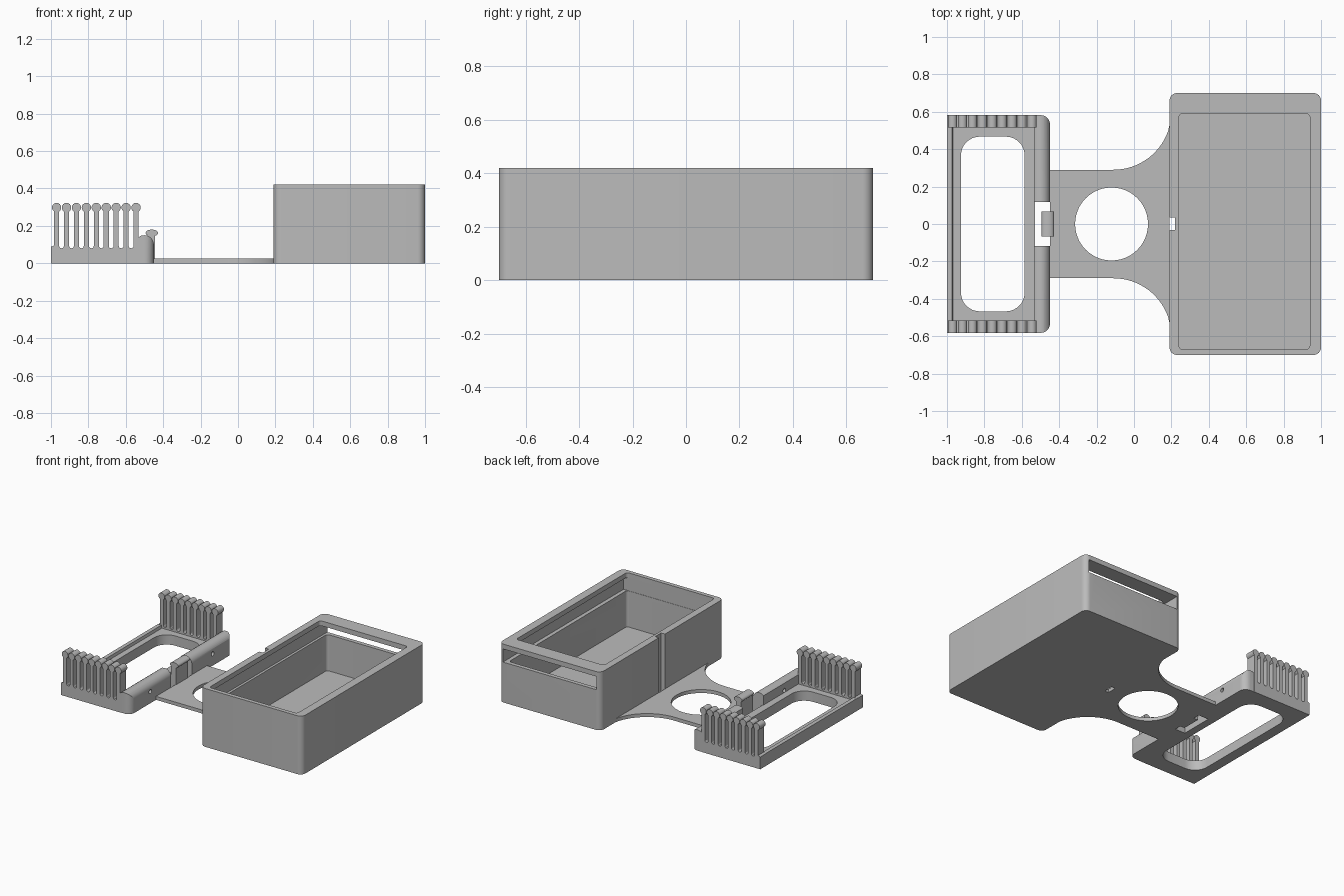
import bpy, bmesh, math
from mathutils import Vector

if "Cube" in bpy.data.objects:
    bpy.data.objects.remove(bpy.data.objects["Cube"])

grey = bpy.data.materials.new("plain grey")
grey.diffuse_color = (0.5, 0.5, 0.5, 1)
grey.use_nodes = True
grey.node_tree.nodes["Principled BSDF"].inputs["Base Color"].default_value = grey.diffuse_color


def prism(name, pts, lo, hi, axis="z"):
    """Extrude a 2D outline: (x, y) along z, (x, z) along y, (y, z) along x."""
    place = {"z": lambda a, b, c: (a, b, c),
             "y": lambda a, b, c: (a, c, b),
             "x": lambda a, b, c: (c, a, b)}[axis]
    bm = bmesh.new()
    face = bm.faces.new([bm.verts.new(place(a, b, lo)) for a, b in pts])
    ext = bmesh.ops.extrude_face_region(bm, geom=[face])
    moved = [v for v in ext["geom"] if isinstance(v, bmesh.types.BMVert)]
    bmesh.ops.translate(bm, verts=moved, vec=Vector(place(0, 0, hi - lo)))
    bmesh.ops.recalc_face_normals(bm, faces=bm.faces)
    mesh = bpy.data.meshes.new(name)
    bm.to_mesh(mesh)
    bm.free()
    mesh.materials.append(grey)
    obj = bpy.data.objects.new(name, mesh)
    bpy.context.collection.objects.link(obj)
    return obj


def arc(cx, cy, rx, a0, a1, n=8, ry=None):
    ry = rx if ry is None else ry
    angles = [math.radians(a0 + (a1 - a0) * i / n) for i in range(n + 1)]
    return [(cx + rx * math.cos(a), cy + ry * math.sin(a)) for a in angles]


def rect(x0, x1, y0, y1, r=0):
    if r == 0:
        return [(x0, y0), (x1, y0), (x1, y1), (x0, y1)]
    return (arc(x1 - r, y0 + r, r, -90, 0) + arc(x1 - r, y1 - r, r, 0, 90)
            + arc(x0 + r, y1 - r, r, 90, 180) + arc(x0 + r, y0 + r, r, 180, 270))


def boolean(obj, cutter, op="DIFFERENCE"):
    mod = obj.modifiers.new("cut", "BOOLEAN")
    mod.operation, mod.object, mod.solver = op, cutter, "EXACT"
    bpy.context.view_layer.objects.active = obj
    bpy.ops.object.modifier_apply(modifier=mod.name)
    bpy.data.objects.remove(cutter)


def circle(cx, cy, r, n=48):
    return arc(cx, cy, r, 0, 360, n)[:-1]


# Storage box: lipped opening, cavity, lid slot through the back, wall groove
box = prism("storage_box", rect(0.19, 1.0, -0.70, 0.70, 0.04), 0, 0.42)
boolean(box, prism("cavity", rect(0.24, 0.94, -0.67, 0.67, 0.02), 0.03, 0.34))
boolean(box, prism("lid_slot", rect(0.222, 0.968, -0.672, 0.8), 0.29, 0.385))
boolean(box, prism("opening", rect(0.24, 0.94, -0.67, 0.59, 0.02), 0.2, 0.5))
boolean(box, prism("groove", rect(0.15, 0.22, -0.032, 0.036), -0.1, 0.5))

# Flared connecting plate with a round hole
flare = [(x, y) for x, y in arc(-0.11, 0.60, 0.31, 270, 345, 16) if x < 0.188]
upper = flare + [(0.19, 0.53)]
outline = ([(-0.45, -0.29)] + [(x, -y) for x, y in upper]
           + upper[::-1] + [(-0.45, 0.29)])
plate = prism("connecting_plate", outline, 0, 0.025)
boolean(plate, prism("plate_hole", circle(-0.12, 0, 0.195), -0.1, 0.1))

# Open frame base and its raised outer lip
frame = prism("frame_base", rect(-1.0, -0.53, -0.58, 0.58), 0, 0.07)
boolean(frame, prism("window", rect(-0.925, -0.585, -0.467, 0.467, 0.1), -0.1, 0.2))
prism("frame_lip", [(-1, 0.06), (-0.965, 0.06), (-0.972, 0.09), (-1, 0.09)],
      -0.52, 0.52, "y")

# Comb outline: nine beaded teeth separated by round-bottomed slots
pitch, half, bead = 0.0531, 0.0135, 0.025
start = math.degrees(math.asin(half / bead))
comb = [(-1.0, 0), (-1.0, 0.088), (-0.983, 0.095)]
for i in range(9):
    cx = -0.97 + i * pitch
    comb += arc(cx, 0.298, bead, 270 - start, -90 + start, 14)
    if i < 8:
        comb += arc(cx + pitch / 2, 0.093, pitch / 2 - half, 180, 360, 6)
comb += [(-0.97 + 8 * pitch + half, 0)]

bar_profile = ([(-0.535, 0), (-0.45, 0)] + arc(-0.50, 0.10, 0.05, 0, 90)
               + [(-0.52, 0.147), (-0.535, 0.137)])
for side, s in (("back", 1), ("front", -1)):
    prism(side + "_comb", comb, *sorted((s * 0.516, s * 0.584)), axis="y")
    # Rounded hinge bar with a small pin hole
    bar = prism(side + "_bar", bar_profile, *sorted((s * 0.118, s * 0.582)), axis="y")
    plan = [(-0.6, 0.05), (-0.4495, 0.05)] + arc(-0.4995, 0.532, 0.05, 0, 90) + [(-0.6, 0.582)]
    boolean(bar, prism("bar_plan", [(x, s * y) for x, y in plan], -0.1, 0.3), "INTERSECT")
    boolean(bar, prism("pin_hole", circle(s * 0.355, 0.085, 0.015, 16), -0.6, -0.4, "x"))

# Latch: upright tab with an oval head
prism("latch_stem", rect(-0.485, -0.445, 0, 0.16), -0.068, 0.068, "y")
prism("latch_head", arc(-0.461, 0.162, 0.033, 0, 360, 24, ry=0.018)[:-1],
      -0.068, 0.068, "y")

# Smooth the curved walls, keep edges sharp
for obj in bpy.context.scene.objects:
    obj.select_set(True)
    bpy.context.view_layer.objects.active = obj
bpy.ops.object.shade_smooth_by_angle(angle=math.radians(30))
